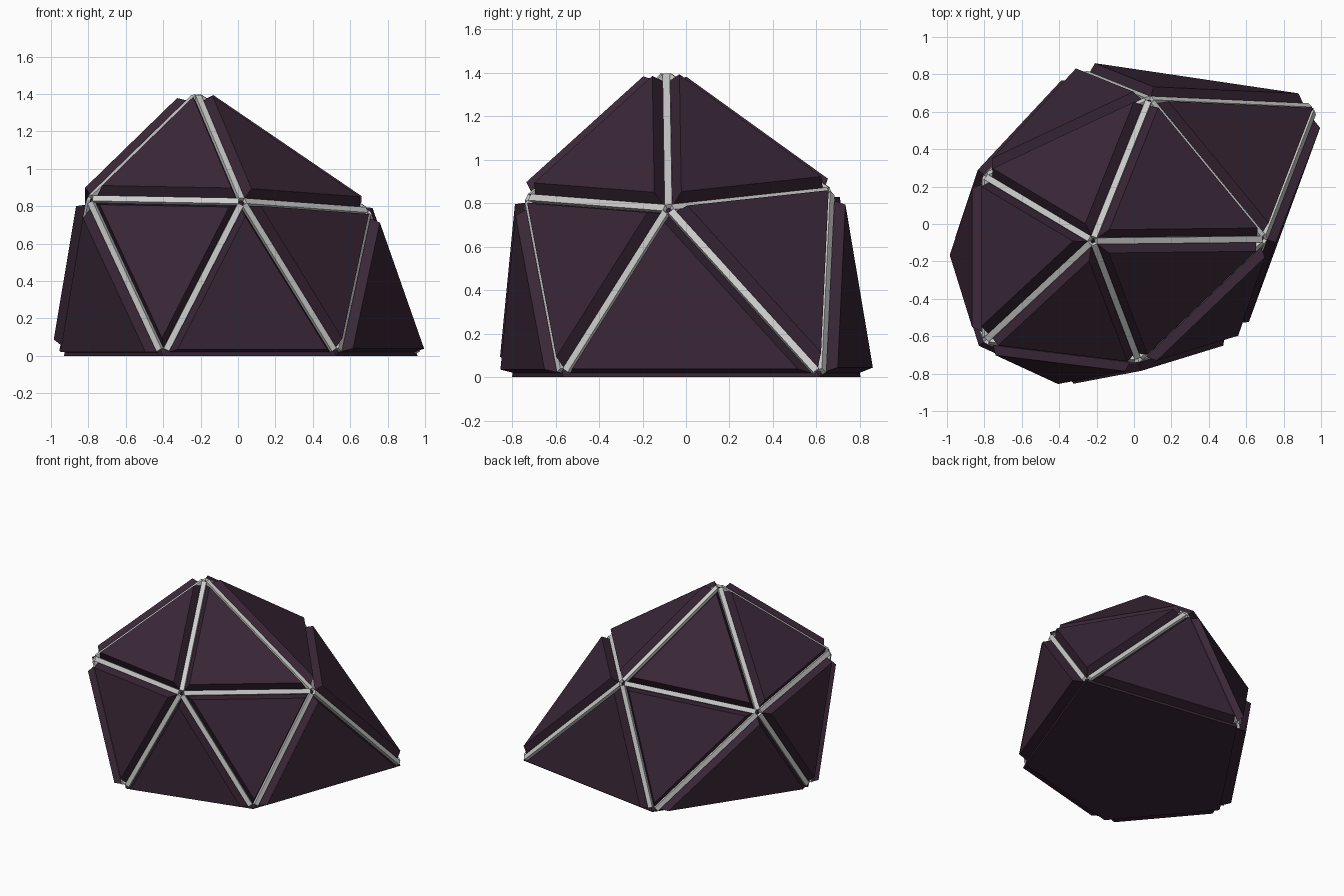
import bpy, bmesh
from mathutils import Vector, Matrix

if "Cube" in bpy.data.objects:
    bpy.data.objects.remove(bpy.data.objects["Cube"])

# Corner points of the faceted body: apex, middle ring, ground ring
apex = Vector((-0.22, -0.09, 1.39))
mid = [Vector(p) for p in [(0.02, -0.72, 0.82), (0.69, -0.08, 0.77), (0.08, 0.66, 0.85),
                           (-0.79, 0.25, 0.70), (-0.79, -0.62, 0.835)]]
low = [Vector(p) for p in [(0.525, -0.565, 0), (0.96, 0.62, 0), (-0.274, 0.803, 0),
                           (-0.93, -0.17, 0), (-0.40, -0.80, 0)]]

# Triangles and the edges that carry a light strip (ground edges stay bare)
tris, edges = [], []
for i in range(5):
    j = (i + 1) % 5
    tris += [(apex, mid[i], mid[j]), (mid[i], low[i], mid[j]), (mid[i], low[i - 1], low[i])]
    edges += [(apex, mid[i]), (mid[i], mid[j]), (mid[i], low[i]), (mid[i], low[i - 1])]
centre = Vector((0, 0, 0.5))


def material(name, rgb):
    m = bpy.data.materials.new(name)
    m.diffuse_color = (*rgb, 1)
    m.use_nodes = True
    m.node_tree.nodes["Principled BSDF"].inputs["Base Color"].default_value = m.diffuse_color
    return m


def finish(name, bm, mat=None):
    bmesh.ops.recalc_face_normals(bm, faces=bm.faces)
    me = bpy.data.meshes.new(name)
    bm.to_mesh(me)
    bm.free()
    ob = bpy.data.objects.new(name, me)
    bpy.context.collection.objects.link(ob)
    if mat:
        me.materials.append(mat)


def outward(tri):
    n = (tri[1] - tri[0]).cross(tri[2] - tri[0]).normalized()
    return n if n.dot(sum(tri, Vector()) / 3 - centre) > 0 else -n


def inset(tri, d, lift):
    """Triangle with every side moved in by d, then raised along its normal."""
    out = []
    for k in range(3):
        u = (tri[k - 1] - tri[k]).normalized()
        v = (tri[(k + 1) % 3] - tri[k]).normalized()
        out.append(tri[k] + (u + v) * d / u.cross(v).length + outward(tri) * lift)
    return out


shell = material("dark_plum", (0.042, 0.02, 0.038))

# Solid core
bm = bmesh.new()
for p in [apex] + mid + low:
    bm.verts.new(p)
bmesh.ops.convex_hull(bm, input=bm.verts[:])
bmesh.ops.dissolve_limit(bm, angle_limit=0.01, verts=bm.verts[:], edges=bm.edges[:])
finish("core", bm, shell)

# Raised tapered plate on each triangle
bm = bmesh.new()
for t in tris:
    a = [bm.verts.new(p) for p in inset(t, 0.018, -0.004)]
    b = [bm.verts.new(p) for p in inset(t, 0.037, 0.07)]
    bm.faces.new(a)
    bm.faces.new(b)
    for k in range(3):
        bm.faces.new((a[k - 1], a[k], b[k], b[k - 1]))
finish("face_plates", bm, shell)

# Light square strips lying along the grooves
bm = bmesh.new()
for p, q in edges:
    d = (q - p).normalized()
    n = sum((outward(t) for t in tris if p in t and q in t), Vector()).normalized()
    s = n.cross(d)
    end = q - d * (0.035 if q.z == 0 else 0.015)
    start = p + d * 0.015
    rot = Matrix((s, d, n)).transposed().to_4x4()
    size = Matrix.Diagonal((0.034, (end - start).length, 0.036, 1))
    bmesh.ops.create_cube(bm, size=1,
                          matrix=Matrix.Translation((start + end) / 2) @ rot @ size)
finish("groove_strips", bm)
